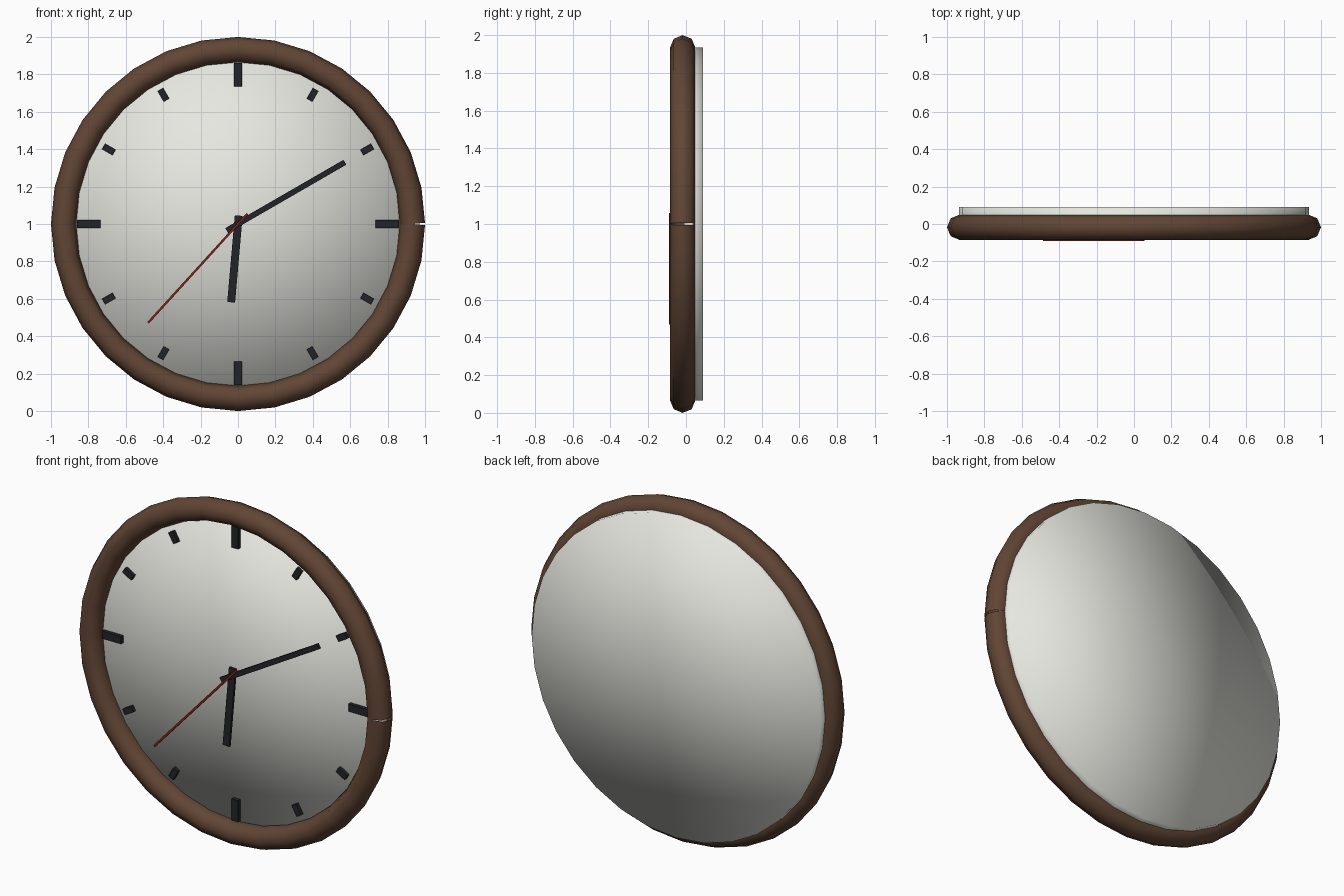
import bpy, bmesh
from math import sin, cos, pi, radians
from mathutils import Matrix, Vector

if "Cube" in bpy.data.objects:
    bpy.data.objects.remove(bpy.data.objects["Cube"])

CZ = 1.0  # height of the clock centre


def material(name, rgb):
    m = bpy.data.materials.new(name)
    m.diffuse_color = (*rgb, 1)
    m.use_nodes = True
    m.node_tree.nodes["Principled BSDF"].inputs["Base Color"].default_value = m.diffuse_color
    return m


wood = material("wood", (0.12, 0.06, 0.035))
cream = material("cream", (0.80, 0.80, 0.75))
black = material("black", (0.015, 0.017, 0.02))
red = material("red", (0.22, 0.015, 0.015))


def bar(name, angle, r0, r1, width, y0, y1, mat):
    """Box lying on the dial along a clock angle (degrees from twelve)."""
    bm = bmesh.new()
    bmesh.ops.create_cube(bm, size=1)
    bm.transform(Matrix.Translation((0, (y0 + y1) / 2, (r0 + r1) / 2))
                 @ Matrix.Diagonal((width, y1 - y0, r1 - r0, 1)))
    bm.transform(Matrix.Translation((0, 0, CZ)) @ Matrix.Rotation(radians(angle), 4, 'Y'))
    me = bpy.data.meshes.new(name)
    bm.to_mesh(me)
    bm.free()
    me.materials.append(mat)
    ob = bpy.data.objects.new(name, me)
    bpy.context.collection.objects.link(ob)
    return ob


# Rim: open tube swept once around, with its seam at three o'clock
N = 32
curve = bpy.data.curves.new("rim", 'CURVE')
curve.dimensions = '3D'
curve.bevel_depth = 0.0675
curve.bevel_resolution = 2
spline = curve.splines.new('POLY')
spline.points.add(N)
for i, p in enumerate(spline.points):
    a = 2 * pi * i / N
    p.co = (0.9325 * cos(a), -0.0175, CZ + 0.9325 * sin(a), 1)
curve.materials.append(wood)
rim = bpy.data.objects.new("rim", curve)
bpy.context.collection.objects.link(rim)
bpy.context.view_layer.objects.active = rim
rim.select_set(True)
bpy.ops.object.convert(target='MESH')

# Dial: smooth-shaded disc
bpy.ops.mesh.primitive_cylinder_add(vertices=N, radius=0.935, depth=0.10,
                                    end_fill_type='TRIFAN',
                                    location=(0, 0.04, CZ), rotation=(pi / 2, pi / 2, 0))
dial = bpy.context.object
dial.name = "dial"
dial.data.materials.append(cream)
bpy.ops.object.shade_smooth()

# Hour markers: long at the quarters, short between
for h in range(12):
    if h % 3 == 0:
        bar("quarter_marker", h * 30, 0.735, 0.86, 0.044, -0.03, -0.005, black)
    else:
        bar("hour_marker", h * 30, 0.765, 0.83, 0.034, -0.03, -0.005, black)

# Hands, stacked towards the front
bar("hour_hand", 185, -0.045, 0.42, 0.042, -0.06, -0.045, black)
bar("minute_hand", 60, -0.07, 0.66, 0.03, -0.075, -0.06, black)
bar("second_hand", 222.3, -0.075, 0.715, 0.012, -0.09, -0.08, red)
